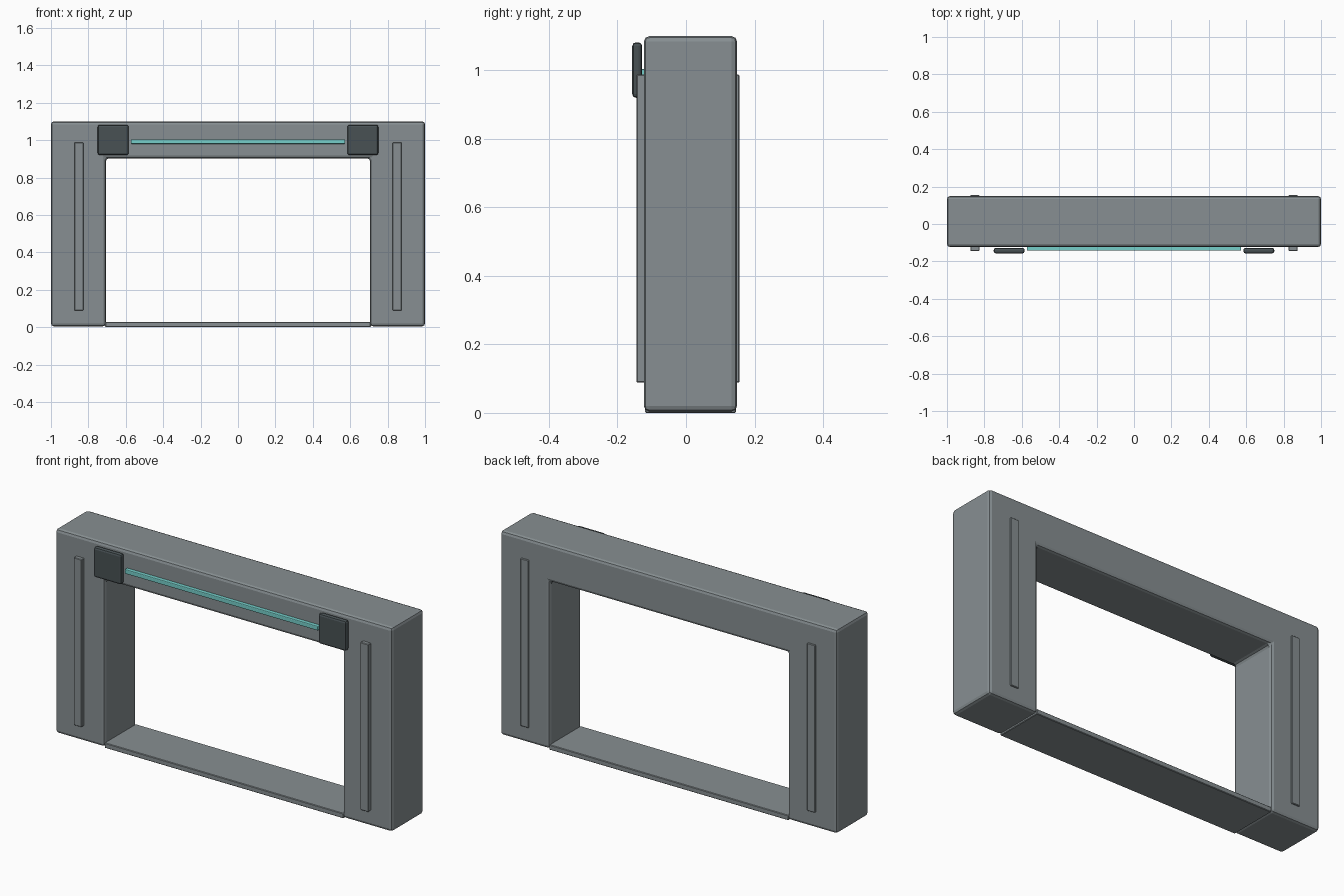
import bpy, bmesh

if "Cube" in bpy.data.objects:
    bpy.data.objects.remove(bpy.data.objects["Cube"])


def material(name, rgb):
    # sRGB 0-255 to linear
    m = bpy.data.materials.new(name)
    lin = [((c / 255 + 0.055) / 1.055) ** 2.4 for c in rgb]
    m.diffuse_color = (*lin, 1)
    m.use_nodes = True
    m.node_tree.nodes["Principled BSDF"].inputs["Base Color"].default_value = m.diffuse_color
    return m


GREY = material("frame grey", (135, 143, 146))
DARK = material("dark panel", (72, 81, 84))
TEAL = material("teal light", (118, 207, 202))


def finish(name, bm, mat, bevel, segments):
    bmesh.ops.recalc_face_normals(bm, faces=bm.faces)
    if bevel:
        bmesh.ops.bevel(bm, geom=bm.edges[:], offset=bevel, segments=segments,
                        profile=0.5, affect='EDGES')
    mesh = bpy.data.meshes.new(name)
    bm.to_mesh(mesh)
    bm.free()
    mesh.materials.append(mat)
    ob = bpy.data.objects.new(name, mesh)
    bpy.context.collection.objects.link(ob)
    return ob


def box(name, x, y, z, mat, bevel=0, segments=2):
    bm = bmesh.new()
    bmesh.ops.create_cube(bm, size=1)
    for v in bm.verts:
        for i, (lo, hi) in enumerate((x, y, z)):
            v.co[i] = lo if v.co[i] < 0 else hi
    return finish(name, bm, mat, bevel, segments)


# Gate frame: upside-down U profile extruded in depth
Y0, Y1 = -0.123, 0.149
profile = [(-1, 0.004), (-1, 1.1), (1, 1.1), (1, 0.004),
           (0.707, 0.004), (0.707, 0.902), (-0.707, 0.902), (-0.707, 0.004)]
bm = bmesh.new()
face = bm.faces.new([bm.verts.new((x, Y0, z)) for x, z in profile])
new = bmesh.ops.extrude_face_region(bm, geom=[face])["geom"]
for v in new:
    if isinstance(v, bmesh.types.BMVert):
        v.co.y = Y1
finish("gate_frame", bm, GREY, 0.016, 2)

# Threshold between the posts
box("threshold", (-0.71, 0.71), (-0.119, 0.146), (0, 0.027), GREY, 0.003, 1)

# Light bar under the top edge
box("light_bar", (-0.573, 0.573), (-0.142, -0.119), (0.98, 1.004), TEAL, 0.004)

# Raised ribs and corner panels, left and right
for side, s in (("left", -1), ("right", 1)):
    ribs = sorted((s * 0.827, s * 0.875))
    box(side + "_front_rib", ribs, (-0.145, -0.11), (0.088, 0.988), GREY, 0.003, 1)
    box(side + "_back_rib", ribs, (0.13, 0.156), (0.088, 0.988), GREY, 0.003, 1)
    box(side + "_corner_panel", sorted((s * 0.585, s * 0.75)),
        (-0.157, -0.128), (0.92, 1.082), DARK, 0.011)
